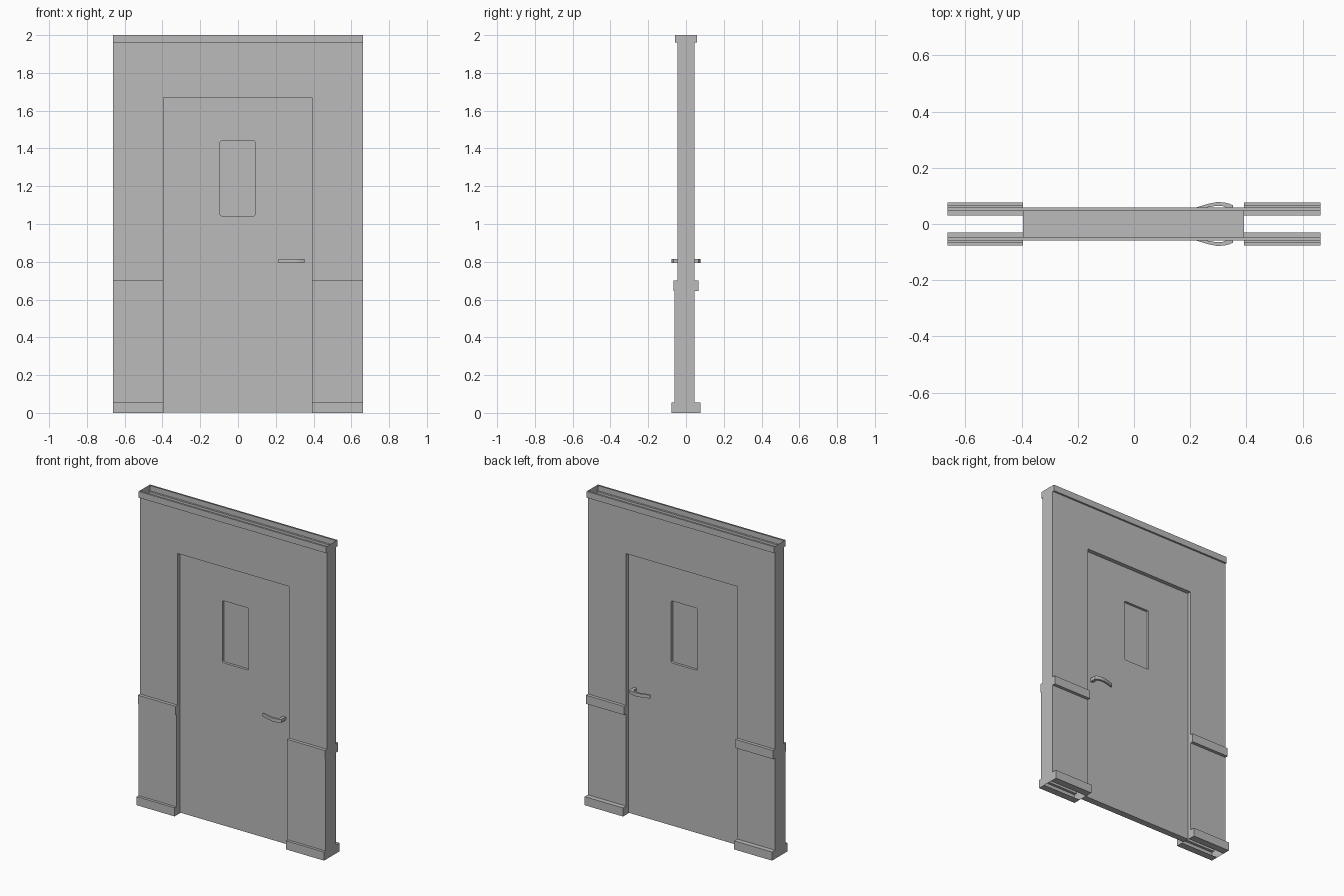
import bpy
import bmesh

cube = bpy.data.objects.get("Cube")
if cube:
    bpy.data.objects.remove(cube)

grey = bpy.data.materials.new("plain grey")
grey.use_nodes = True
GREY = (0.5, 0.5, 0.5, 1)
grey.diffuse_color = GREY
grey.node_tree.nodes["Principled BSDF"].inputs["Base Color"].default_value = GREY

HALF = 0.663            # half width of the wall
LEFT, RIGHT = -0.395, 0.392   # door opening
DOOR_TOP = 1.67
WALL = 0.046            # half thickness of the upper wall


def finish(bm, name):
    mesh = bpy.data.meshes.new(name)
    bm.to_mesh(mesh)
    bm.free()
    mesh.materials.append(grey)
    obj = bpy.data.objects.new(name, mesh)
    bpy.context.collection.objects.link(obj)
    return obj


def shell(name, front, back, x0, x1, caps):
    """Hollow wall: two profiled skins (y, z) swept along x, with chosen end caps."""
    bm = bmesh.new()
    ends = []
    for x in (x0, x1):
        ends.append([[bm.verts.new((x, y, z)) for y, z in side] for side in (front, back)])
    for a, b in zip(ends[0], ends[1]):
        for i in range(len(a) - 1):
            bm.faces.new((a[i], b[i], b[i + 1], a[i + 1]))
    for end, cap in zip(ends, caps):
        if cap:
            bm.faces.new(end[0] + end[1][::-1])
    # Point each skin outwards
    bm.normal_update()
    for f in bm.faces:
        c = f.calc_center_median()
        n = f.normal
        if abs(n.y) > 0.5:
            flip = n.y * c.y < 0
        elif abs(n.x) > 0.5:
            flip = n.x * (c.x - (x0 + x1) / 2) < 0
        else:
            top_ledge = any(abs(c.z - z) < 0.001 for z in (0.055, 0.7, 2))
            flip = (n.z > 0) != top_ledge
        if flip:
            f.normal_flip()
    return finish(bm, name)


def pier_side(sign, lower):
    # Skirting, lower panel, bumper rail and upper wall
    pts = [(0.03, 0), (0.077, 0), (0.077, 0.055), (lower, 0.055), (lower, 0.645),
           (0.066, 0.645), (0.066, 0.7), (WALL, 0.7), (WALL, DOOR_TOP)]
    return [(sign * y, z) for y, z in pts]


def header_side(sign):
    # Wall above the door with its top trim
    pts = [(WALL, DOOR_TOP), (WALL, 1.96), (0.058, 1.96), (0.058, 2), (WALL, 2)]
    return [(sign * y, z) for y, z in pts]


front, back = pier_side(-1, 0.06), pier_side(1, WALL)
shell("right_wall", front, back, -HALF, LEFT, (True, True))
shell("left_wall", front, back, RIGHT, HALF, (True, True))
shell("wall_header", header_side(-1), header_side(1), -HALF, HALF, (True, True))

# Underside of the header across the opening
bm = bmesh.new()
corners = ((LEFT, -WALL), (LEFT, WALL), (RIGHT, WALL), (RIGHT, -WALL))
bm.faces.new([bm.verts.new((x, y, DOOR_TOP)) for x, y in corners])
finish(bm, "door_soffit")


def box(name, x, y, z, radius=0):
    bm = bmesh.new()
    bmesh.ops.create_cube(bm, size=1)
    for v in bm.verts:
        for axis, (lo, hi) in enumerate((x, y, z)):
            v.co[axis] = lo if v.co[axis] < 0 else hi
    if radius:
        edges = [e for e in bm.edges if abs(e.verts[0].co.y - e.verts[1].co.y) > 0.001]
        bmesh.ops.bevel(bm, geom=edges, offset=radius, segments=3, profile=0.5,
                        affect='EDGES')
    return finish(bm, name)


# Door leaf with a recessed window on both faces
FACE = 0.021
door = box("door_leaf", (LEFT, RIGHT), (-FACE, FACE), (0.003, DOOR_TOP - 0.001))
for y in ((-0.1, -0.005), (0.005, 0.1)):
    cutter = box("window_cutter", (-0.095, 0.09), y, (1.043, 1.44), 0.009)
    cutter.hide_render = True
    mod = door.modifiers.new("window", 'BOOLEAN')
    mod.operation = 'DIFFERENCE'
    mod.solver = 'EXACT'
    mod.object = cutter
    bpy.context.view_layer.objects.active = door
    bpy.ops.object.modifier_apply(modifier=mod.name)
    bpy.data.objects.remove(cutter)


# Curved lever handles
def handle(name, sign):
    outline = [(0.353, FACE), (0.353, 0.066), (0.34, 0.072), (0.32, 0.077), (0.295, 0.078),
               (0.265, 0.072), (0.215, 0.057), (0.217, 0.047), (0.265, 0.06),
               (0.295, 0.065), (0.318, 0.063), (0.332, 0.057), (0.335, FACE)]
    bm = bmesh.new()
    face = bm.faces.new([bm.verts.new((x, sign * y, 0.794)) for x, y in outline])
    new = bmesh.ops.extrude_face_region(bm, geom=[face])["geom"]
    bmesh.ops.translate(bm, vec=(0, 0, 0.022),
                        verts=[v for v in new if isinstance(v, bmesh.types.BMVert)])
    bmesh.ops.recalc_face_normals(bm, faces=bm.faces)
    obj = finish(bm, name)
    bpy.ops.object.select_all(action='DESELECT')
    obj.select_set(True)
    bpy.context.view_layer.objects.active = obj
    bpy.ops.object.shade_smooth_by_angle(angle=0.6)


handle("front_handle", -1)
handle("back_handle", 1)
